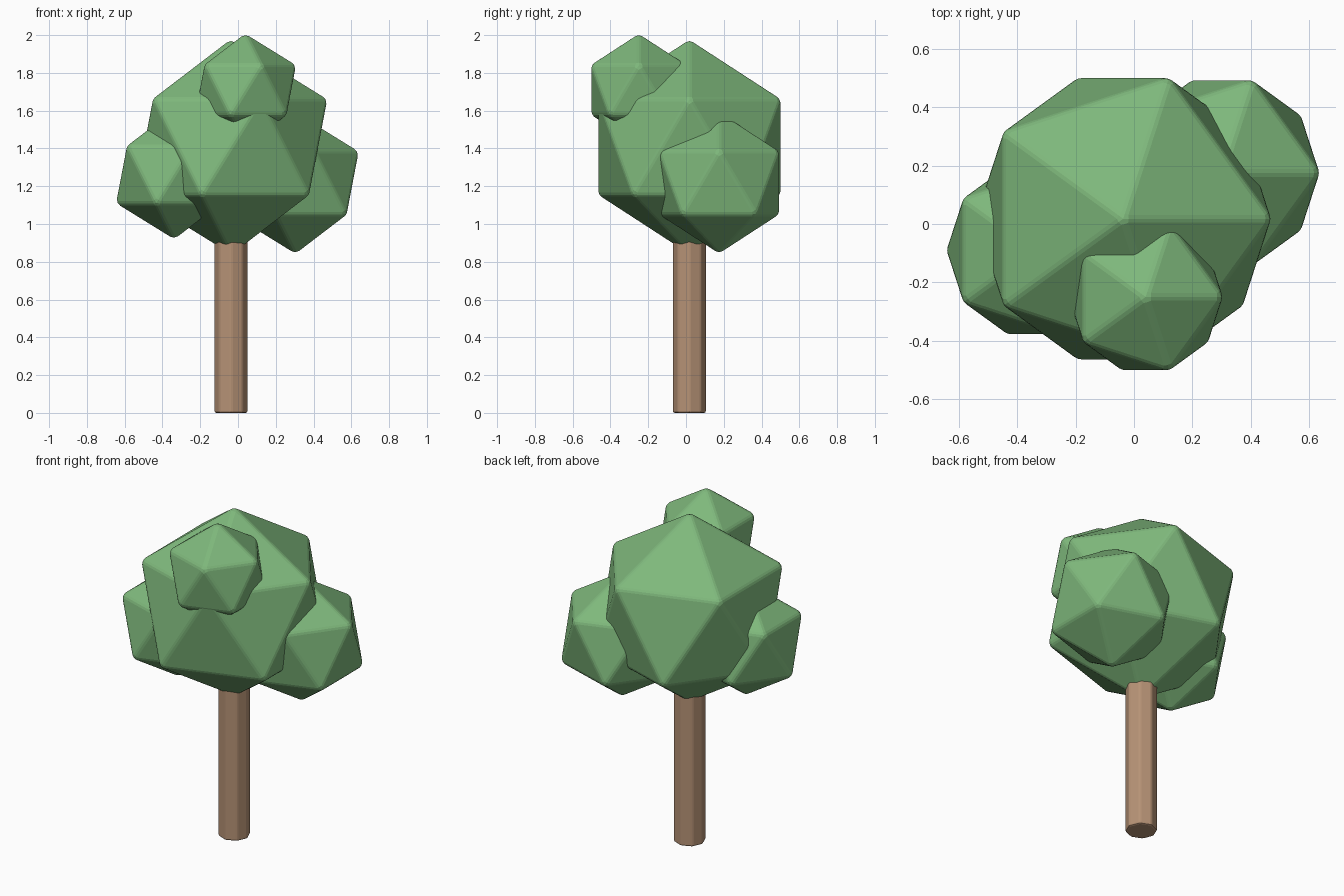
import bpy

cube = bpy.data.objects.get("Cube")
if cube:
    bpy.data.objects.remove(cube, do_unlink=True)


def make_material(name, color):
    mat = bpy.data.materials.new(name)
    mat.use_nodes = True
    mat.diffuse_color = color
    mat.node_tree.nodes["Principled BSDF"].inputs["Base Color"].default_value = color
    return mat


leaf_green = make_material("leaf green", (0.21, 0.48, 0.20, 1))
bark_brown = make_material("bark brown", (0.47, 0.29, 0.18, 1))


def finish(name, mat, bevel_width):
    """Name and colour the active object, then soften its edges."""
    obj = bpy.context.object
    obj.name = name
    obj.data.materials.append(mat)
    bevel = obj.modifiers.new("soft edges", "BEVEL")
    bevel.width = bevel_width
    bevel.segments = 2
    bevel.limit_method = "ANGLE"
    return obj


# Trunk, running up into the main crown
TRUNK_X, TRUNK_Y = -0.037, 0.018
TRUNK_HEIGHT = 1.2
bpy.ops.mesh.primitive_cylinder_add(
    vertices=8, radius=0.089, depth=TRUNK_HEIGHT,
    location=(TRUNK_X, TRUNK_Y, TRUNK_HEIGHT / 2))
finish("trunk", bark_brown, 0.01)

# Leaf clumps: name, radius, centre
clumps = [
    ("main_crown", 0.57, (TRUNK_X, TRUNK_Y, 1.408)),
    ("left_leaf_clump", 0.377, (0.302, 0.175, 1.218)),
    ("right_leaf_clump", 0.342, (-0.34, -0.09, 1.26)),
    ("front_leaf_clump", 0.299, (0.04, -0.25, 1.71)),
]
for name, radius, centre in clumps:
    bpy.ops.mesh.primitive_ico_sphere_add(
        subdivisions=1, radius=radius, location=centre)
    finish(name, leaf_green, 0.014)
